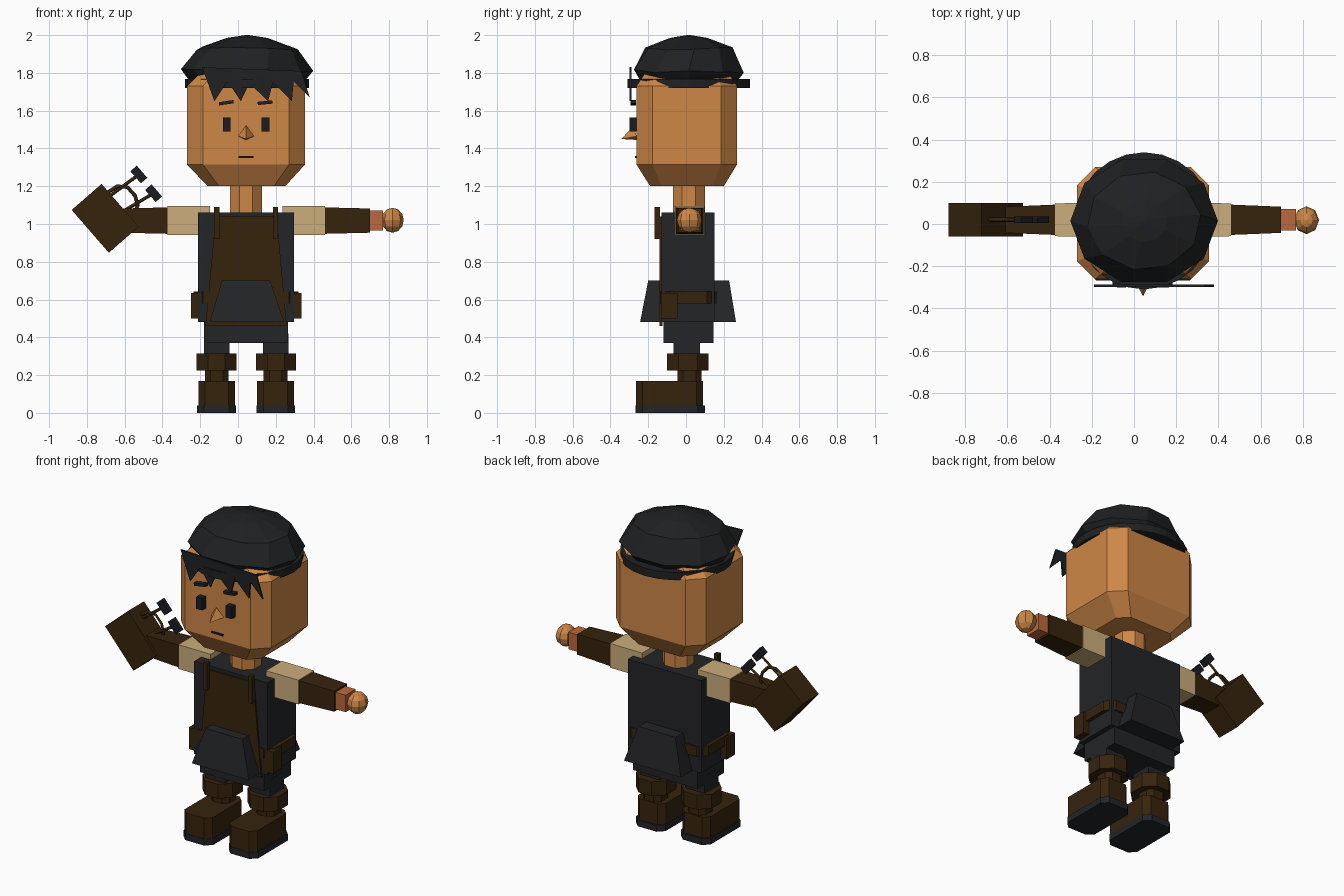
import bpy, bmesh, math, random
from mathutils import Vector, Matrix

if "Cube" in bpy.data.objects:
    bpy.data.objects.remove(bpy.data.objects["Cube"])

random.seed(4)
CX = 0.043  # symmetry plane of the body


def mat(name, r, g, b):
    m = bpy.data.materials.new(name)
    m.diffuse_color = (r, g, b, 1)
    m.use_nodes = True
    m.node_tree.nodes["Principled BSDF"].inputs["Base Color"].default_value = m.diffuse_color
    return m


SKIN = mat("skin", 0.62, 0.245, 0.062)
WRIST = mat("wrist_skin", 0.50, 0.14, 0.045)
TAN = mat("sleeve_tan", 0.60, 0.42, 0.20)
BROWN = mat("leather_brown", 0.037, 0.017, 0.004)
CLOTH = mat("cloth_black", 0.017, 0.018, 0.020)
HAIR = mat("hair_black", 0.014, 0.015, 0.016)
EYE = mat("eye_dark", 0.010, 0.012, 0.016)


def finish(name, bm, material):
    bmesh.ops.recalc_face_normals(bm, faces=bm.faces)
    me = bpy.data.meshes.new(name)
    bm.to_mesh(me)
    bm.free()
    ob = bpy.data.objects.new(name, me)
    me.materials.append(material)
    bpy.context.collection.objects.link(ob)
    return ob


def loft(name, rings, material):
    """Skin a stack of equal-length point rings and cap both ends."""
    bm = bmesh.new()
    vs = [[bm.verts.new(p) for p in r] for r in rings]
    n = len(vs[0])
    for a, b in zip(vs, vs[1:]):
        for i in range(n):
            bm.faces.new((a[i], a[(i + 1) % n], b[(i + 1) % n], b[i]))
    bm.faces.new(vs[0])
    bm.faces.new(vs[-1])
    return finish(name, bm, material)


def ring(z, x0, x1, y0, y1, c=0.0):
    """Rectangle at height z, with corners cut by c when given."""
    if not c:
        return [(x0, y0, z), (x1, y0, z), (x1, y1, z), (x0, y1, z)]
    return [(x0 + c, y0, z), (x1 - c, y0, z), (x1, y0 + c, z), (x1, y1 - c, z),
            (x1 - c, y1, z), (x0 + c, y1, z), (x0, y1 - c, z), (x0, y0 + c, z)]


def box(name, x, y, z, material, c=0.0):
    return loft(name, [ring(h, *x, *y, c) for h in z], material)


def pair(name, x, y, z, material, c=0.0):
    """Box on the +x side and its mirror image."""
    box(name + "_left", x, y, z, material, c)
    box(name + "_right", (2 * CX - x[1], 2 * CX - x[0]), y, z, material, c)


def turned_box(name, centre, size, angle, material):
    """Box turned about the y axis."""
    bm = bmesh.new()
    bmesh.ops.create_cube(bm, size=1)
    m = Matrix.Translation(centre) @ Matrix.Rotation(angle, 4, 'Y') @ Matrix.Diagonal((*size, 1))
    bmesh.ops.transform(bm, matrix=m, verts=bm.verts)
    return finish(name, bm, material)


def plate(name, pts, y0, y1, material):
    """Flat outline in x, z given thickness in y."""
    return loft(name, [[(x, y, z) for x, z in pts] for y in (y0, y1)], material)


# head and neck
loft("head", [ring(1.2, -0.16, 0.25, -0.19, 0.2, 0.06),
              ring(1.315, -0.27, 0.355, -0.262, 0.27, 0.085),
              ring(1.73, -0.27, 0.355, -0.262, 0.27, 0.085),
              ring(1.84, -0.16, 0.25, -0.19, 0.2, 0.06)], SKIN)
box("neck", (CX - 0.085, CX + 0.085), (-0.07, 0.1), (1.04, 1.22), SKIN, 0.05)


# hair cap: ten-sided dome with uneven points
def circle(n, z, rx, ry, jitter=0.0, turn=0.0, cy=0.015):
    out = []
    for i in range(n):
        a = 2 * math.pi * (i + turn) / n
        out.append((CX + 0.005 + rx * math.cos(a), cy + ry * math.sin(a),
                    z + random.uniform(-jitter, jitter)))
    return out


cap = loft("hair_cap", [circle(10, 1.75, 0.30, 0.265), circle(10, 1.81, 0.35, 0.305, 0.012),
                        circle(10, 1.93, 0.27, 0.235, 0.012, 0.2),
                        circle(10, 1.985, 0.11, 0.10, 0.0, 0.3),
                        circle(10, 2.0, 0.01, 0.01, 0.0, 0.3)], HAIR)
loft("hair_band", [circle(24, 1.72, 0.328, 0.325), circle(24, 1.768, 0.328, 0.325)], HAIR)

# jagged fringe hanging in front of the forehead
fringe = [(-0.19, 1.83), (-0.125, 1.65), (-0.055, 1.755), (0.015, 1.65), (0.06, 1.745),
          (0.16, 1.65), (0.185, 1.75), (0.285, 1.65), (0.295, 1.755), (0.38, 1.67), (0.335, 1.81)]
plate("fringe", fringe, -0.298, -0.288, HAIR)

# face
pair("eye", (0.125, 0.166), (-0.30, -0.255), (1.49, 1.565), EYE)
for side, x, tilt in (("left", 0.143, -0.1), ("right", -0.062, -0.15)):
    turned_box("eyebrow_" + side, (x, -0.28, 1.642), (0.078, 0.03, 0.017), tilt, HAIR)
box("mouth", (0.003, 0.083), (-0.27, -0.26), (1.349, 1.359), EYE)
bm = bmesh.new()
for p in ((CX, -0.275, 1.522), (CX - 0.042, -0.262, 1.465), (CX + 0.042, -0.262, 1.465),
          (CX, -0.343, 1.45), (CX, -0.262, 1.445)):
    bm.verts.new(p)
bmesh.ops.convex_hull(bm, input=bm.verts)
finish("nose", bm, SKIN)

# torso, hips and flared coat tail
box("torso", (-0.213, 0.296), (-0.13, 0.152), (0.48, 1.06), CLOTH)
box("hips", (-0.18, 0.266), (-0.12, 0.145), (0.37, 0.5), CLOTH)
loft("coat_tail", [ring(0.48, -0.15, 0.245, -0.243, 0.265),
                   ring(0.70, -0.085, 0.17, -0.2, 0.228)], CLOTH)

# apron with straps, belt and pouches
plate("apron", [(-0.172, 0.46), (0.258, 0.46), (0.205, 1.04), (-0.118, 1.04)], -0.14, -0.125, BROWN)
pair("apron_strap", (0.185, 0.212), (-0.166, -0.138), (0.92, 1.09), BROWN)
box("belt", (-0.235, 0.32), (-0.135, 0.162), (0.58, 0.642), BROWN, 0.05)
pair("belt_pouch", (0.262, 0.336), (-0.13, -0.045), (0.5, 0.636), BROWN)

# legs and boots
pair("leg", (0.132, 0.267), (-0.065, 0.073), (0.3, 0.42), CLOTH)
pair("boot_cuff", (0.095, 0.306), (-0.1, 0.12), (0.225, 0.315), BROWN, 0.06)
pair("ankle", (0.136, 0.261), (-0.045, 0.083), (0.15, 0.24), BROWN, 0.03)
pair("boot", (0.101, 0.296), (-0.264, 0.09), (0.038, 0.17), BROWN, 0.035)
pair("sole", (0.097, 0.302), (-0.267, 0.1), (0, 0.04), CLOTH, 0.037)


# arms
def arm_part(name, x0, x1, h0, h1, d0, d1, material):
    """Tapered square segment along x, built on both sides."""
    for side, s in (("left", 1), ("right", -1)):
        rings = [[(CX + s * (x - CX), 0.02 + d * a, 1.018 + h * b)
                  for a, b in ((-1, -1), (1, -1), (1, 1), (-1, 1))]
                 for x, h, d in ((x0, h0, d0), (x1, h1, d1))]
        loft(name + "_" + side, rings, material)


arm_part("sleeve", 0.235, 0.46, 0.076, 0.076, 0.08, 0.078, TAN)
arm_part("forearm", 0.455, 0.698, 0.07, 0.064, 0.072, 0.062, BROWN)
arm_part("wrist", 0.69, 0.768, 0.053, 0.053, 0.05, 0.05, WRIST)
for side, s in (("left", 1), ("right", -1)):
    bm = bmesh.new()
    bmesh.ops.create_uvsphere(bm, u_segments=8, v_segments=6, radius=0.066)
    bmesh.ops.transform(bm, verts=bm.verts, matrix=Matrix.Translation((CX + s * 0.775, 0.018, 1.02))
                        @ Matrix.Diagonal((0.9, 1, 1, 1)))
    finish("hand_" + side, bm, SKIN)

# tool bag, tilted, with a hooped handle
TILT = math.radians(49)
turned_box("tool_bag", (-0.703, 0.02, 1.03), (0.3, 0.16, 0.21), TILT, BROWN)


def rod(name, pts, radius, material):
    cu = bpy.data.curves.new(name, 'CURVE')
    cu.dimensions = '3D'
    cu.bevel_depth = radius
    cu.bevel_resolution = 0
    cu.use_fill_caps = True
    sp = cu.splines.new('POLY')
    sp.points.add(len(pts) - 1)
    for p, (x, z) in zip(sp.points, pts):
        p.co = (x, 0.02, z, 1)
    cu.materials.append(material)
    bpy.context.collection.objects.link(bpy.data.objects.new(name, cu))


rod("bag_handle", [(-0.70, 1.16), (-0.64, 1.20), (-0.585, 1.195), (-0.545, 1.15),
                   (-0.53, 1.10), (-0.56, 1.03)], 0.01, BROWN)

# two hammers sticking out of the bag
for i, (a, b) in enumerate((((-0.69, 1.14), (-0.525, 1.262)), ((-0.62, 1.06), (-0.447, 1.163)))):
    rod(f"hammer_shaft_{i + 1}", [a, b], 0.009, BROWN)
    turned_box(f"hammer_head_{i + 1}", (b[0], 0.02, b[1]), (0.085, 0.03, 0.045), TILT, EYE)
